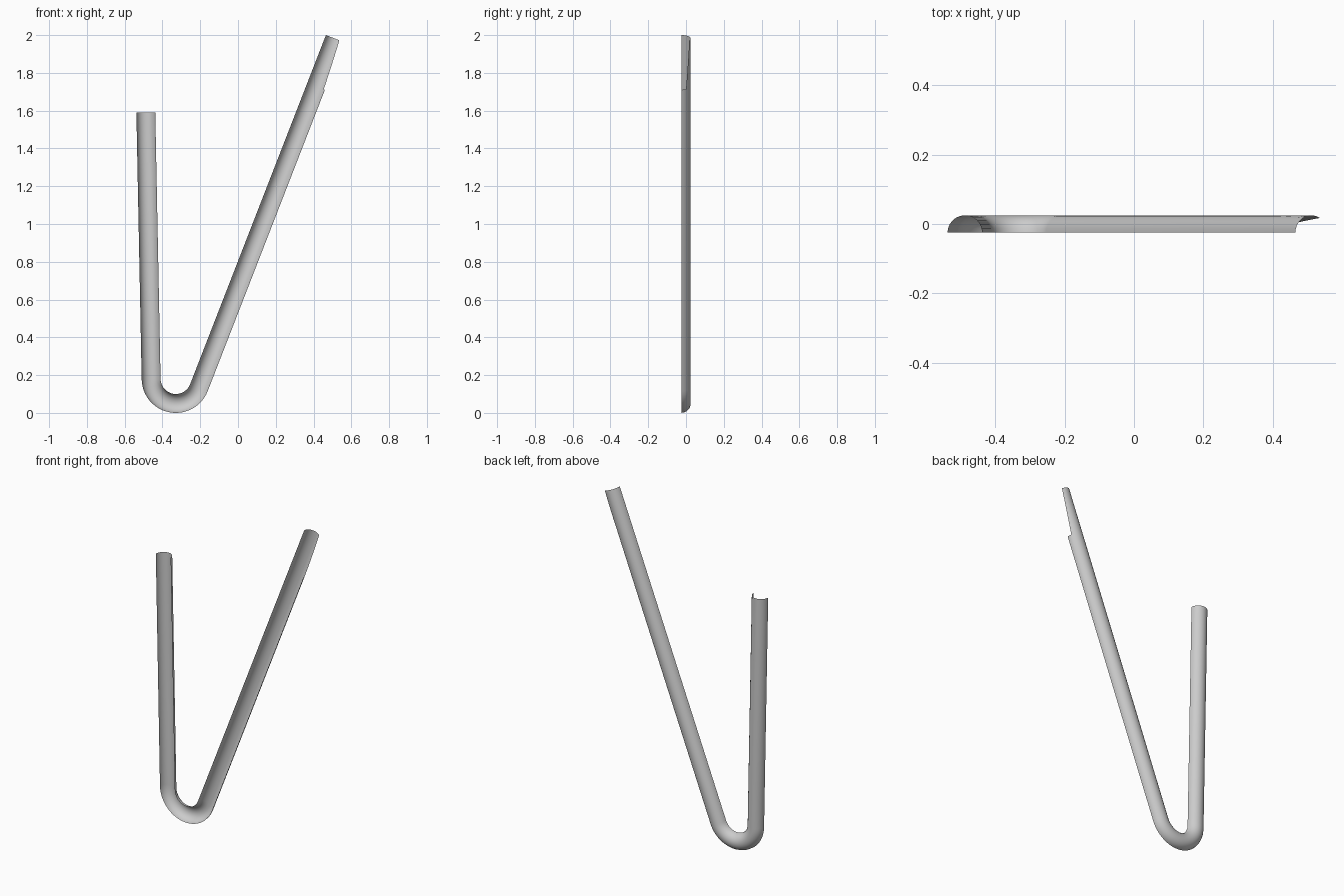
import bpy, bmesh
from math import sin, cos, pi, radians
from mathutils import Vector

if "Cube" in bpy.data.objects:
    bpy.data.objects.remove(bpy.data.objects["Cube"])

R = 0.05                                   # gutter radius
BEND_C, BEND_R = Vector((-0.329, 0.181)), 0.131
LEFT_TOP = Vector((-0.488, 1.59))
RIGHT_TOP = Vector((0.512, 1.982))
SEGS = 12


def ring(bm, p, tangent, start=0.0, segs=SEGS):
    """Half-round cross-section, open to the front; start trims the outer rim."""
    n = Vector((tangent.y, -tangent.x))
    verts = []
    for i in range(segs + 1):
        a = start + (pi - start) * i / segs
        q = p + n * (R * cos(a))
        verts.append(bm.verts.new((q.x, -R / 2 + R * sin(a), q.y)))
    return verts


def loft(bm, rings):
    for a, b in zip(rings, rings[1:]):
        for i in range(len(a) - 1):
            bm.faces.new((a[i], a[i + 1], b[i + 1], b[i]))


bm = bmesh.new()

# short leg, round bend, long leg
a0, a1 = radians(181.15), radians(338.75)
stations = []
for i in range(25):
    a = a0 + (a1 - a0) * i / 24
    stations.append((BEND_C + BEND_R * Vector((cos(a), sin(a))), Vector((-sin(a), cos(a)))))
start, end = stations[0][0], stations[-1][0]
down, up = (start - LEFT_TOP).normalized(), (RIGHT_TOP - end).normalized()
step = RIGHT_TOP - up * 0.272
stations = [(LEFT_TOP, down)] + stations + [(step, up)]
loft(bm, [ring(bm, p, t) for p, t in stations])

# tip with the outer rim cut back
tip = []
for i in range(7):
    f = i / 6
    tip.append(ring(bm, step.lerp(RIGHT_TOP, f), up, radians(30 + 28 * f), SEGS - 2))
loft(bm, tip)

bmesh.ops.remove_doubles(bm, verts=bm.verts, dist=1e-5)
bmesh.ops.recalc_face_normals(bm, faces=bm.faces)
mesh = bpy.data.meshes.new("bent_half_pipe")
bm.to_mesh(mesh)
bm.free()
obj = bpy.data.objects.new("bent_half_pipe", mesh)
bpy.context.collection.objects.link(obj)
bpy.context.view_layer.objects.active = obj
obj.select_set(True)
bpy.ops.object.shade_smooth_by_angle(angle=radians(40))
